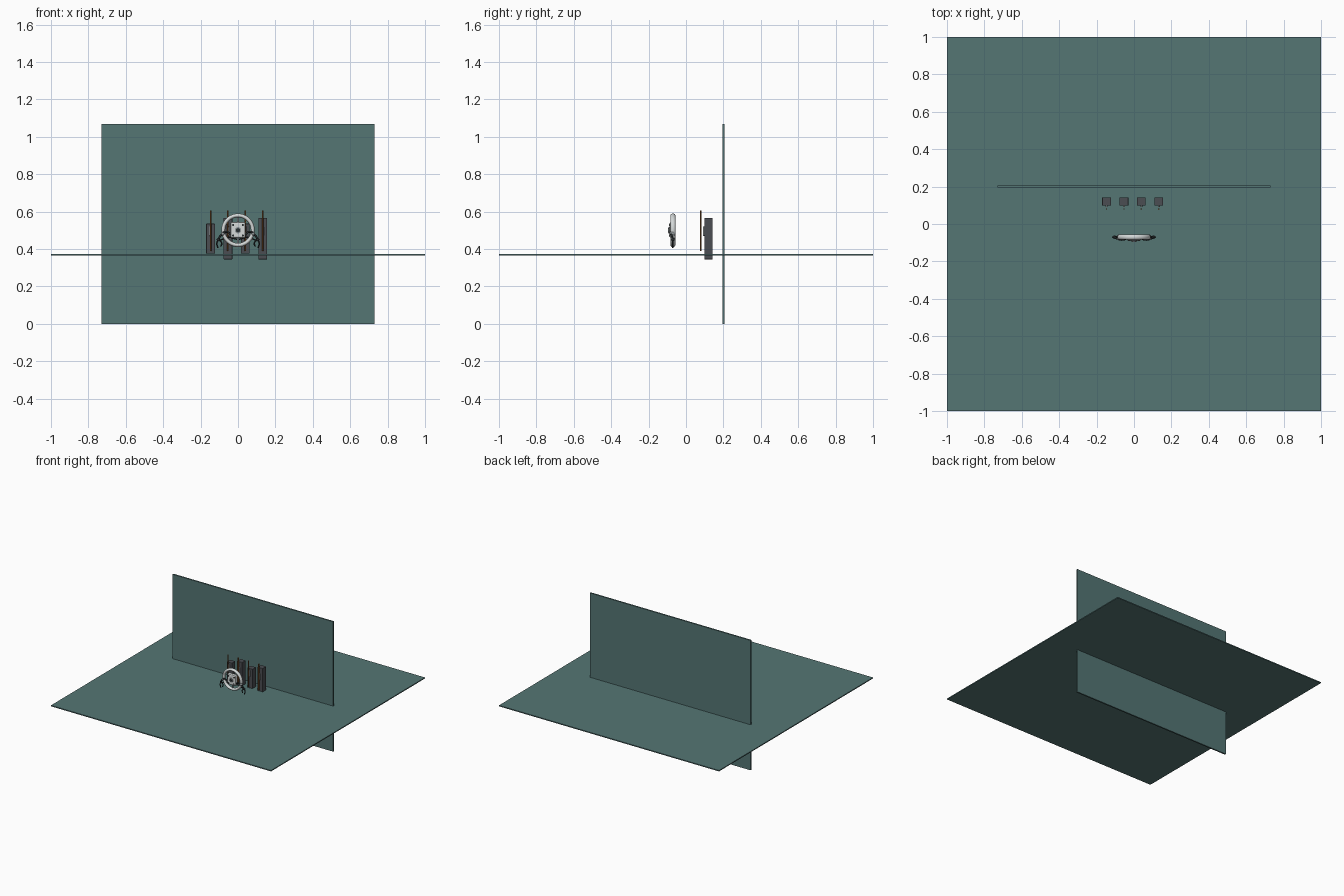
import bpy, math
from mathutils import Vector

if "Cube" in bpy.data.objects:
    bpy.data.objects.remove(bpy.data.objects["Cube"])


def material(name, rgb):
    m = bpy.data.materials.new(name)
    m.diffuse_color = (*rgb, 1)
    m.use_nodes = True
    m.node_tree.nodes["Principled BSDF"].inputs["Base Color"].default_value = m.diffuse_color
    return m


SLATE = material("slate green", (0.089, 0.18, 0.175))
CHARCOAL = material("charcoal", (0.07, 0.075, 0.085))
WOOD = material("brown wood", (0.26, 0.10, 0.025))
SILVER = material("silver white", (0.66, 0.69, 0.69))
GREY = material("mid grey", (0.30, 0.33, 0.34))
BLACK = material("soft black", (0.022, 0.028, 0.03))


def finish(name, mat, bevel=0, smooth=False):
    ob = bpy.context.object
    ob.name = name
    ob.data.materials.append(mat)
    if bevel:
        mod = ob.modifiers.new("bevel", "BEVEL")
        mod.width, mod.segments = bevel, 2
    if smooth:
        bpy.ops.object.shade_smooth_by_angle()
    return ob


def box(name, lo, hi, mat, bevel=0):
    lo, hi = Vector(lo), Vector(hi)
    bpy.ops.mesh.primitive_cube_add(size=1, location=(lo + hi) / 2)
    bpy.context.object.scale = hi - lo
    bpy.ops.object.transform_apply(location=False, rotation=False, scale=True)
    return finish(name, mat, bevel)


def rod(name, a, b, r, mat, sides=16, r2=None):
    a, b = Vector(a), Vector(b)
    bpy.ops.mesh.primitive_cone_add(
        vertices=sides, radius1=r, radius2=r if r2 is None else r2,
        depth=(b - a).length, location=(a + b) / 2,
        rotation=(b - a).to_track_quat('Z', 'Y').to_euler())
    return finish(name, mat, smooth=True)


def ball(name, loc, scale, mat):
    bpy.ops.mesh.primitive_uv_sphere_add(segments=20, ring_count=12, radius=1, location=loc)
    bpy.context.object.scale = scale
    return finish(name, mat, smooth=True)


def tube(name, pts, r, mat):
    # smooth tube through a few points
    cu = bpy.data.curves.new(name, "CURVE")
    cu.dimensions, cu.bevel_depth, cu.bevel_resolution = "3D", r, 3
    cu.use_fill_caps = True
    sp = cu.splines.new("BEZIER")
    sp.bezier_points.add(len(pts) - 1)
    for bp, p in zip(sp.bezier_points, pts):
        bp.co = p
        bp.handle_left_type = bp.handle_right_type = "AUTO"
    cu.materials.append(mat)
    ob = bpy.data.objects.new(name, cu)
    bpy.context.collection.objects.link(ob)
    return ob


# Floor slab and the wall passing through it
box("floor", (-1, -1, 0.366), (1, 1, 0.374), SLATE)
box("back_wall", (-0.73, 0.194, 0), (0.73, 0.206, 1.067), SLATE)

# Row of four columns, alternating heights, each with a pole in front
for i in range(4):
    x = -0.147 + i * 0.0933
    low, high = ((0.375, 0.535), (0.345, 0.566))[i % 2]
    box("column", (x - 0.023, 0.098, low), (x + 0.023, 0.142, high), CHARCOAL, 0.001)
    box("column_clasp", (x - 0.005, 0.090, 0.47), (x + 0.005, 0.099, 0.52), GREY, 0.002)
    rod("pole", (x, 0.080, 0.39), (x, 0.080, 0.606), 0.004, WOOD, 12)

# Ring body
CY, CZ = -0.07, 0.50
bpy.ops.mesh.primitive_torus_add(
    major_radius=0.079, minor_radius=0.0105, major_segments=56, minor_segments=14,
    location=(0, CY, CZ), rotation=(math.pi / 2, 0, 0))
bpy.context.object.scale.z = 1.3
finish("ring", SILVER, smooth=True)

# Core block in the middle of the ring
box("core", (-0.040, -0.088, 0.458), (0.040, -0.056, 0.545), SILVER, 0.009)
rod("core_lens_rim", (0, -0.085, CZ), (0, -0.093, CZ), 0.017, GREY, 24)
rod("core_lens", (0, -0.090, CZ), (0, -0.096, CZ), 0.011, BLACK, 24)
for sx in (-1, 1):
    for sz in (-1, 1):
        rod("core_bolt", (sx * 0.026, -0.087, CZ + sz * 0.028),
            (sx * 0.026, -0.091, CZ + sz * 0.028), 0.006, BLACK, 12)
    # Top and bottom struts join the core to the ring
    rod("strut", (0, CY, CZ + sx * 0.040), (0, CY, CZ + sx * 0.077), 0.006, GREY)

# Mirrored arms with pincers
for s in (-1, 1):
    tube("arm", [(s * 0.036, -0.075, 0.475), (s * 0.062, -0.084, 0.492),
                 (s * 0.090, -0.078, 0.475), (s * 0.105, -0.070, 0.450)], 0.0055, BLACK)
    ball("shoulder", (s * 0.080, -0.072, 0.482), (0.012, 0.016, 0.012), GREY)
    ball("wrist", (s * 0.105, -0.070, 0.450), (0.009, 0.009, 0.009), BLACK)
    for d, tip in ((-0.018, 0.413), (0.008, 0.405)):
        tube("pincer", [(s * 0.105, -0.070, 0.450), (s * (0.105 + d), -0.070, 0.432),
                        (s * (0.103 + d * 0.6), -0.070, tip)], 0.004, BLACK)

# Curved lower brace between the arms
tube("lower_brace", [(-0.098, -0.068, 0.446), (-0.05, -0.064, 0.462), (0, -0.062, 0.452),
                     (0.05, -0.064, 0.462), (0.098, -0.068, 0.446)], 0.004, BLACK)
